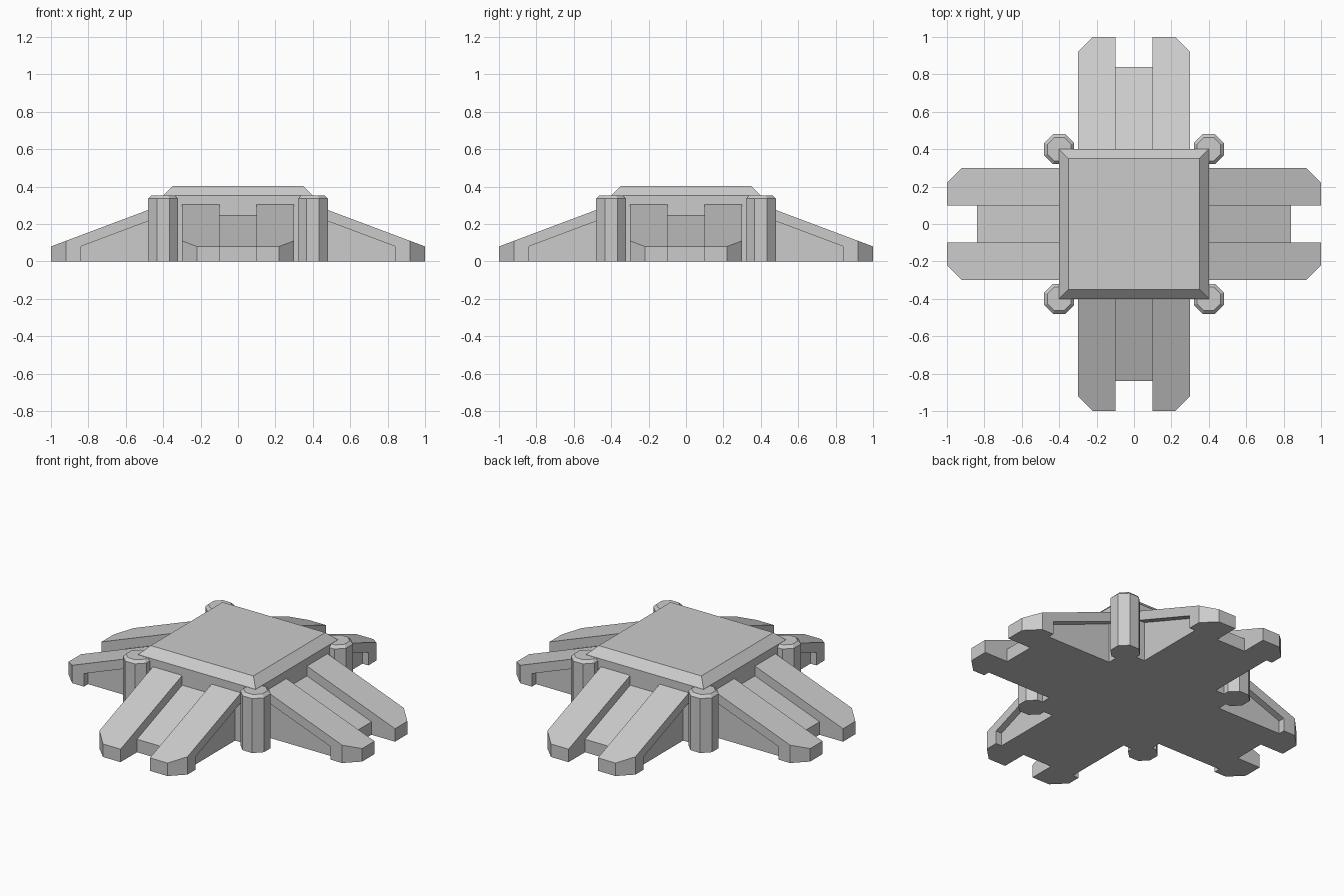
import bpy, bmesh
from math import pi, cos, sin, radians
from mathutils import Matrix, Vector

if "Cube" in bpy.data.objects:
    bpy.data.objects.remove(bpy.data.objects["Cube"])


def finish(bm, name):
    bmesh.ops.recalc_face_normals(bm, faces=bm.faces)
    mesh = bpy.data.meshes.new(name)
    bm.to_mesh(mesh)
    bm.free()
    ob = bpy.data.objects.new(name, mesh)
    bpy.context.collection.objects.link(ob)
    return ob


def bridge_rings(rings, name):
    """Closed solid from a stack of equal-length rings of points."""
    bm = bmesh.new()
    loops = [[bm.verts.new(p) for p in ring] for ring in rings]
    n = len(loops[0])
    for a, b in zip(loops, loops[1:]):
        for i in range(n):
            j = (i + 1) % n
            bm.faces.new((a[i], a[j], b[j], b[i]))
    bm.faces.new(loops[0][::-1])
    bm.faces.new(loops[-1])
    return finish(bm, name)


def square(h, z):
    return [(-h, -h, z), (h, -h, z), (h, h, z), (-h, h, z)]


def octagon(x, y, apothem, z):
    r = apothem / cos(pi / 8)
    return [(x + r * cos(pi / 8 + i * pi / 4), y + r * sin(pi / 8 + i * pi / 4), z)
            for i in range(8)]


def extrude_profile(profile, y0, y1, angle, name, chamfer=0):
    """Extrude an xz profile from y0 to y1, optionally clip the outer corner, turn about z."""
    bm = bmesh.new()
    face = bm.faces.new([bm.verts.new((x, y0, z)) for x, z in profile])
    out = bmesh.ops.extrude_face_region(bm, geom=[face])
    verts = [g for g in out["geom"] if isinstance(g, bmesh.types.BMVert)]
    bmesh.ops.translate(bm, verts=verts, vec=(0, y1 - y0, 0))
    if chamfer:
        side = 1 if y0 + y1 > 0 else -1
        outer = max(abs(y0), abs(y1)) * side
        geom = bm.verts[:] + bm.edges[:] + bm.faces[:]
        cut = bmesh.ops.bisect_plane(bm, geom=geom, plane_co=(1 - chamfer, outer, 0),
                                     plane_no=Vector((1, side, 0)).normalized(),
                                     clear_outer=True)
        edges = [g for g in cut["geom_cut"] if isinstance(g, bmesh.types.BMEdge)]
        bmesh.ops.contextual_create(bm, geom=edges)
    bm.transform(Matrix.Rotation(radians(angle), 4, 'Z'))
    return finish(bm, name)


# Central block with bevelled top
bridge_rings([square(0.40, 0), square(0.40, 0.353), square(0.35, 0.403)], "central_block")

# Octagonal corner posts with chamfered caps
for sx in (-1, 1):
    for sy in (-1, 1):
        x, y = 0.4 * sx, 0.4 * sy
        bridge_rings([octagon(x, y, 0.08, 0), octagon(x, y, 0.08, 0.335),
                      octagon(x, y, 0.063, 0.352)], "corner_post")

# Four ramps: recessed wedge carrying two overhanging bent rails
wedge = [(0.38, 0), (0.84, 0), (0.84, 0.08), (0.40, 0.245), (0.38, 0.245)]
rail = [(0.40, 0.245), (0.84, 0.08), (0.84, 0), (1, 0), (1, 0.08), (0.40, 0.305)]
for i, side in enumerate(("right", "back", "left", "front")):
    extrude_profile(wedge, -0.26, 0.26, 90 * i, side + "_ramp")
    extrude_profile(rail, 0.10, 0.30, 90 * i, side + "_rail_a", 0.08)
    extrude_profile(rail, -0.30, -0.10, 90 * i, side + "_rail_b", 0.08)
